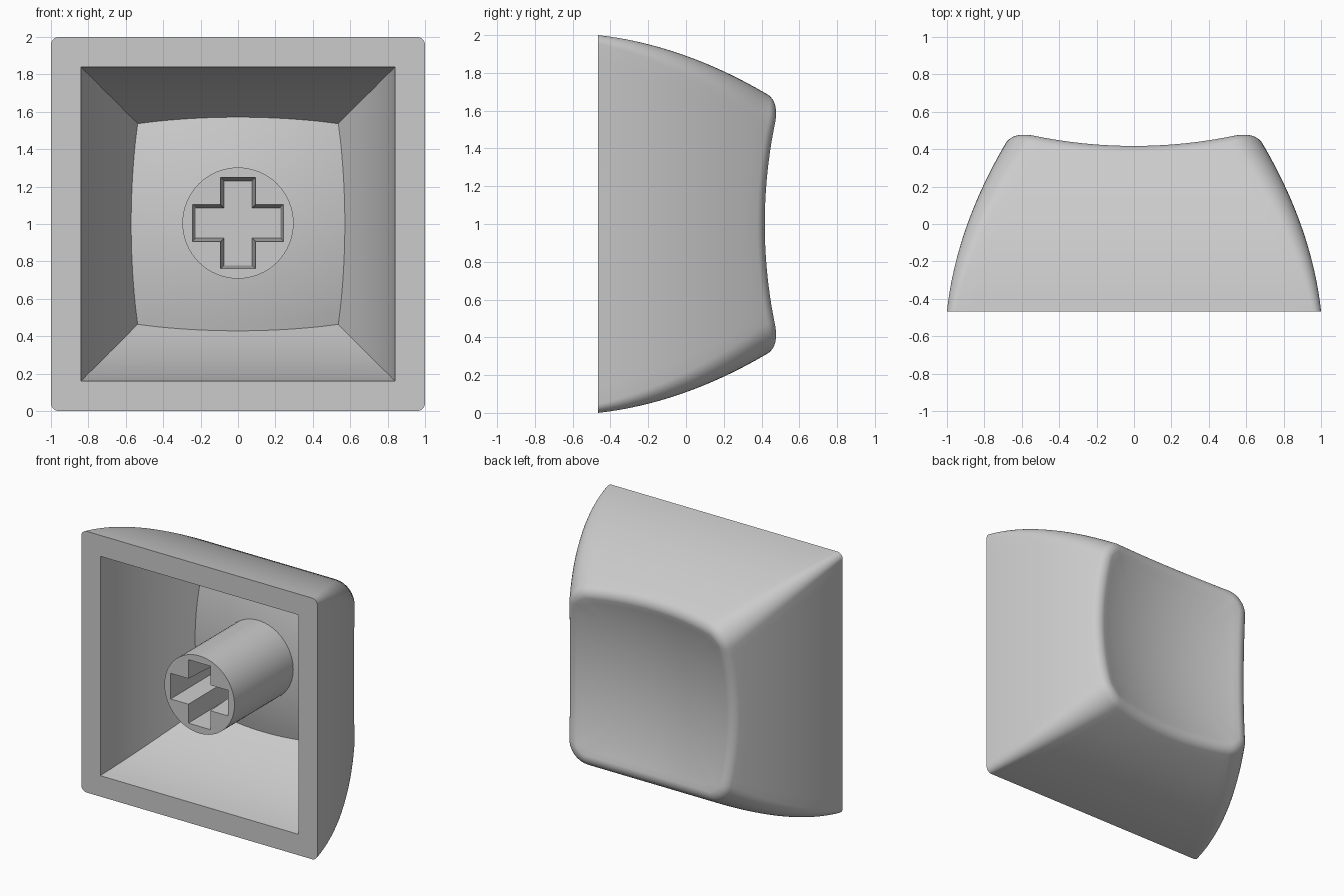
import bpy, bmesh
from math import cos, sin, pi, radians

if "Cube" in bpy.data.objects:
    bpy.data.objects.remove(bpy.data.objects["Cube"])

BASE = -0.467      # y of the open front
FILLET = 0.08      # rounding between walls and dish
INNER = 0.84       # cavity scale relative to the outer shell
STRAIGHT, ARC = 20, 8

mat = bpy.data.materials.new("light_grey_plastic")
mat.use_nodes = True
grey = (0.6, 0.6, 0.6, 1)
mat.diffuse_color = grey
mat.node_tree.nodes["Principled BSDF"].inputs["Base Color"].default_value = grey


def finish(bm, name):
    bmesh.ops.remove_doubles(bm, verts=bm.verts, dist=0.0002)
    bmesh.ops.recalc_face_normals(bm, faces=bm.faces)
    me = bpy.data.meshes.new(name)
    bm.to_mesh(me)
    bm.free()
    ob = bpy.data.objects.new(name, me)
    bpy.context.collection.objects.link(ob)
    me.materials.append(mat)
    bpy.ops.object.select_all(action='DESELECT')
    ob.select_set(True)
    bpy.context.view_layer.objects.active = ob
    bpy.ops.object.shade_smooth_by_angle(angle=radians(32))


# Rounded square samples: (side, position along side, corner angle)
samples = []
for side in range(4):
    samples += [(side, -1 + 2 * i / STRAIGHT, 0) for i in range(STRAIGHT)]
    samples += [(side, 1, pi / 2 * i / ARC) for i in range(ARC)]


def outline(sample, half, radius):
    side, along, ang = sample
    a = half - radius + radius * cos(ang)
    b = along * (half - radius) + radius * sin(ang)
    for _ in range(side):
        a, b = -b, a
    return a, b


def dish(x, z):
    return 0.325 + 0.22 * (x * x + z * z)


def half_width(y):
    t = (y - BASE) / 0.9
    return 1 - 0.1 * t - 0.215 * t * t


def inner_half(y):
    return INNER * half_width(BASE + (y - BASE) / INNER)


def cavity_column(s):
    # Cavity floor from its middle outward, then the wall to the opening
    half = 0.575
    for _ in range(3):
        x, z = outline(s, half, 0)
        top = dish(x, z) - 0.1
        half = inner_half(top)
    x, z = outline(s, half, 0)
    col = [(x * f, dish(x * f, z * f) - 0.1, z * f) for f in [i / 10 for i in range(10)]]
    for i in range(13):
        y = top + (BASE - top) * i / 12
        x, z = outline(s, inner_half(y), 0)
        col.append((x, y, z))
    return col


def shell_column(s):
    # Outer wall, rounded rim, then the dish to its middle
    start, core_r = radians(30), 0.09
    core = 0.62
    for _ in range(3):
        yc = dish(*outline(s, core, core_r)) - FILLET
        top = yc + FILLET * sin(start)
        core = half_width(top) - FILLET * cos(start)
    col = []
    rim_r = core_r + FILLET * cos(start)
    for i in range(16):
        t = i / 16
        y = BASE + (top - BASE) * t
        x, z = outline(s, half_width(y), 0.045 + (rim_r - 0.045) * t)
        col.append((x, y, z))
    for i in range(11):
        a = start + radians(72) * i / 10
        c = FILLET * cos(a)
        x, z = outline(s, core + c, core_r + c)
        col.append((x, yc + FILLET * sin(a), z))
    x, y, z = col[-1]
    gap = y - dish(x, z)
    for i in range(1, 17):
        f = 1 - i / 16
        col.append((x * f, dish(x * f, z * f) + gap * f ** 8, z * f))
    return col


# Keycap body: one continuous skin from cavity floor to dish
bm = bmesh.new()
columns = [[bm.verts.new((x, y, z + 1)) for x, y, z in cavity_column(s) + shell_column(s)]
           for s in samples]
for k, col in enumerate(columns):
    nxt = columns[(k + 1) % len(columns)]
    for i in range(len(col) - 1):
        bm.faces.new((col[i], col[i + 1], nxt[i + 1], nxt[i]))
bmesh.ops.dissolve_degenerate(bm, dist=0.0001, edges=bm.edges)
finish(bm, "keycap_shell")


# Stem: round post with a tapered cross socket
def loop(bm, pts, y):
    return [bm.verts.new((x, y, z + 1.005)) for x, z in pts]


def skin(bm, a, b):
    n = len(a)
    for i in range(n):
        bm.faces.new((a[i], a[(i + 1) % n], b[(i + 1) % n], b[i]))


def cross(inset):
    w, h, long = 0.093 - inset, 0.098 - inset, 0.243 - inset
    quarter = [(long, h), (w, h), (w, long)]
    pts = []
    for sx, sz in ((1, 1), (-1, 1), (-1, -1), (1, -1)):
        part = [(sx * x, sz * z) for x, z in quarter]
        pts += part if sx * sz > 0 else part[::-1]
    return pts


bm = bmesh.new()
circle = [(0.297 * cos(2 * pi * i / 64), 0.297 * sin(2 * pi * i / 64)) for i in range(64)]
front, back = loop(bm, circle, BASE), loop(bm, circle, 0.27)
skin(bm, front, back)
mouth, end = loop(bm, cross(0), BASE), loop(bm, cross(0.017), 0.1)
skin(bm, mouth, end)
bm.faces.new(end)
rim = [bm.edges.get((r[i - 1], r[i])) for r in (front, mouth) for i in range(len(r))]
bmesh.ops.triangle_fill(bm, edges=rim, use_beauty=True, use_dissolve=False)
finish(bm, "switch_stem")
